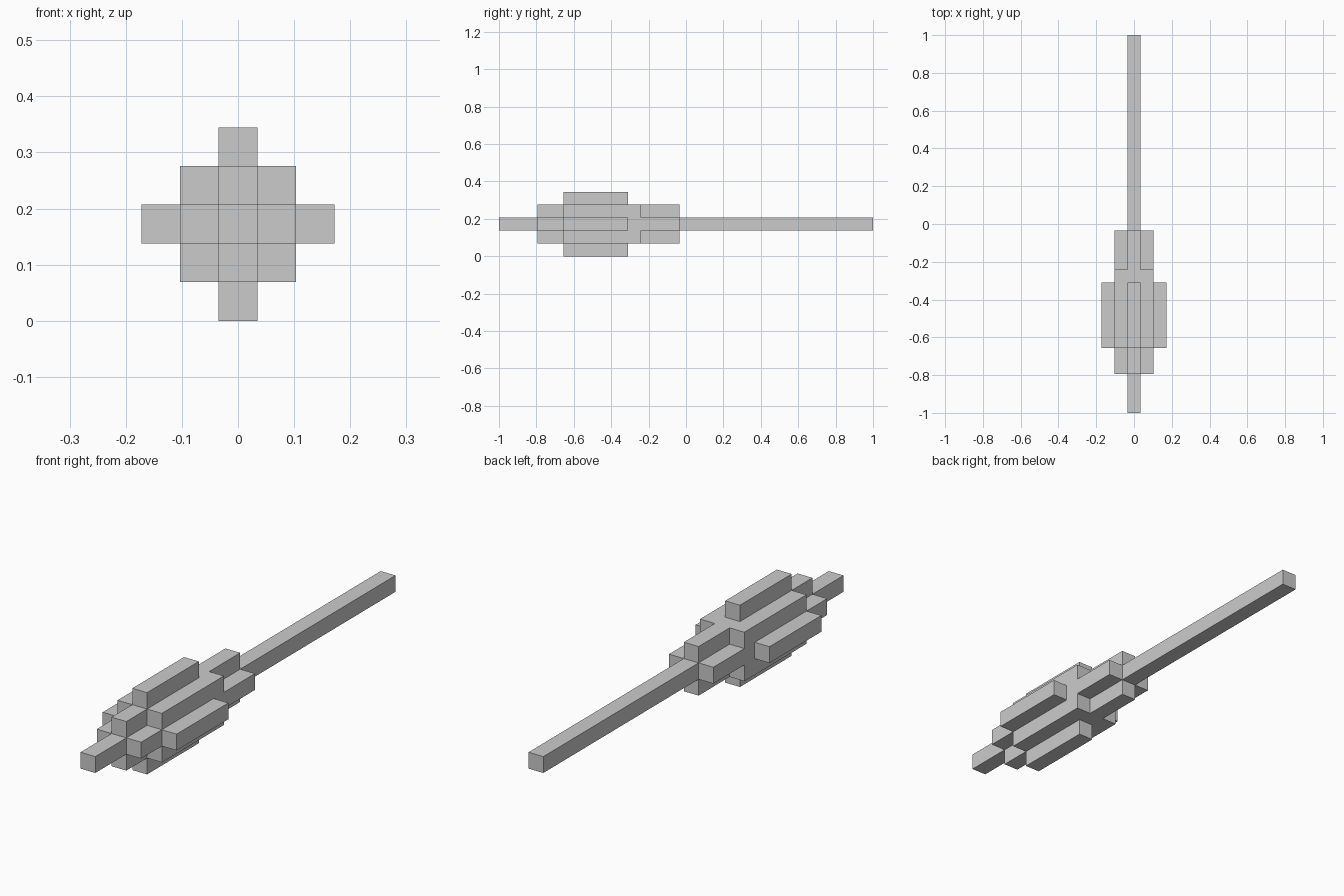
import bpy, bmesh
from itertools import product
from mathutils import Vector

if "Cube" in bpy.data.objects:
    bpy.data.objects.remove(bpy.data.objects["Cube"])

U = 2 / 29                                   # one block; the model is 29 blocks long
SIDES = [(1, 0), (-1, 0), (0, 1), (0, -1)]
CORNERS = list(product((-1, 1), repeat=2))


def bars(offsets, y0, y1):
    """Cells of square bars running along y at the given (x, z) offsets."""
    return {(x, y, z) for x, z in offsets for y in range(y0, y1)}


parts = {
    "shaft": bars([(0, 0)], 0, 29),                               # long core rod
    "head_ribs": bars(SIDES, 3, 14),                              # cross around the rod
    "head_corners": bars(CORNERS, 5, 11),                         # fills the head to a square
    "outer_fins": bars([(2 * x, 2 * z) for x, z in SIDES], 5, 10),  # four raised fins
}
solid = set().union(*parts.values())


def build(name, cells):
    """Make one part, keeping only the faces exposed on the finished model."""
    bm = bmesh.new()
    for cell in cells:
        for a, s in product(range(3), (-1, 1)):
            near = list(cell)
            near[a] += s
            if tuple(near) in solid:
                continue
            b, c = (a + 1) % 3, (a + 2) % 3
            quad = []
            for p, q in [(-1, -1), (1, -1), (1, 1), (-1, 1)][::s]:
                v = Vector(cell)
                v[a] += s / 2
                v[b] += p / 2
                v[c] += q / 2
                quad.append(bm.verts.new((v + Vector((0, -14, 2))
                                          + Vector((0, 0, 0.5))) * U))
            bm.faces.new(quad)
    bmesh.ops.remove_doubles(bm, verts=bm.verts, dist=U / 100)
    bmesh.ops.dissolve_limit(bm, angle_limit=0.01, verts=bm.verts, edges=bm.edges)
    mesh = bpy.data.meshes.new(name)
    bm.to_mesh(mesh)
    bm.free()
    bpy.context.collection.objects.link(bpy.data.objects.new(name, mesh))


for part_name, part_cells in parts.items():
    build(part_name, part_cells)
